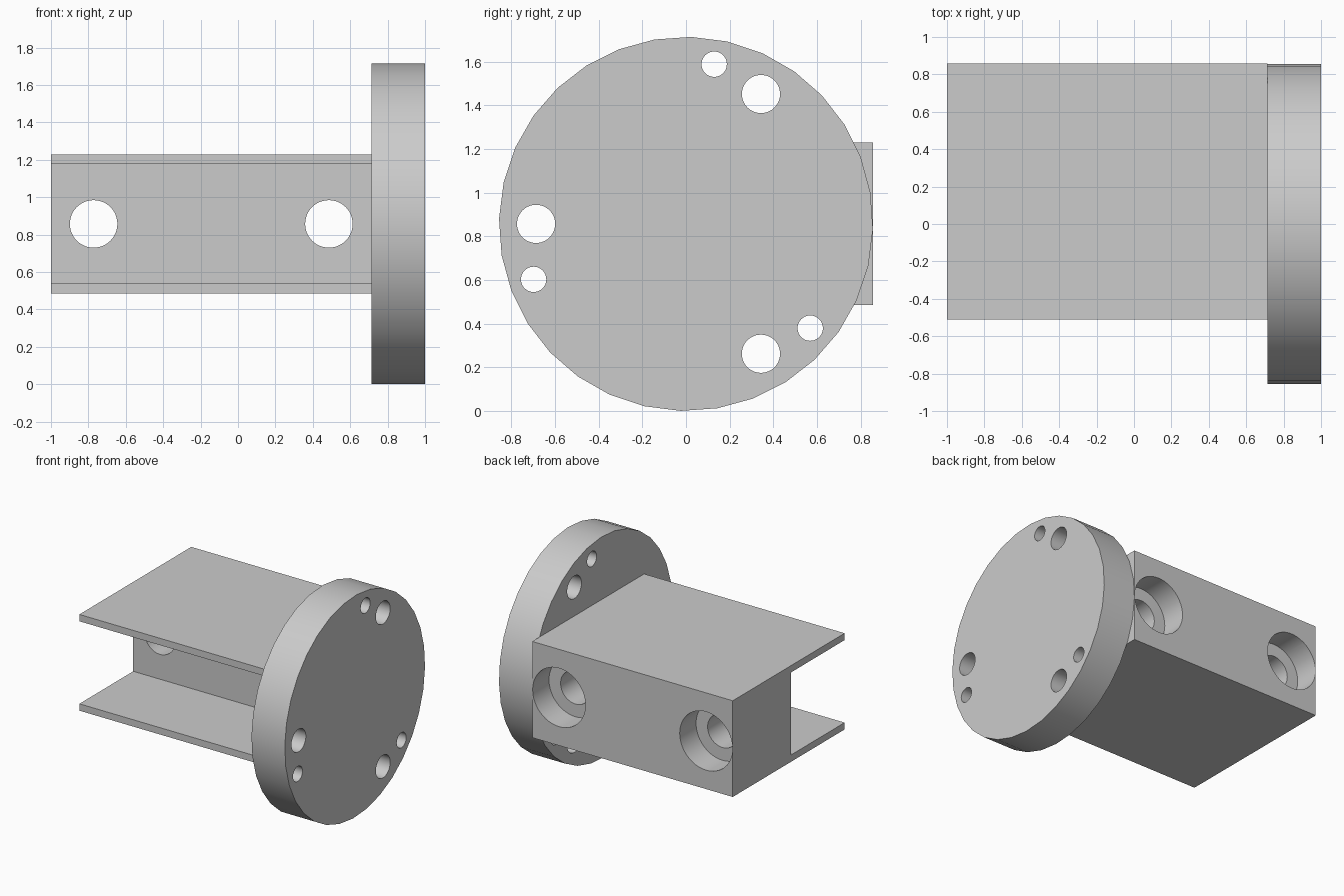
import bpy
import bmesh
from math import radians, cos, sin
from mathutils import Matrix, Vector

default = bpy.data.objects.get("Cube")
if default:
    bpy.data.objects.remove(default, do_unlink=True)

metal = bpy.data.materials.new("plain_grey")
metal.use_nodes = True
grey = (0.6, 0.6, 0.6, 1)
metal.diffuse_color = grey
metal.node_tree.nodes["Principled BSDF"].inputs["Base Color"].default_value = grey

AXIS_Z = 0.857     # height of the disc axis
JOINT_X = 0.715    # where the channel meets the disc


def add_object(name, bm):
    bmesh.ops.recalc_face_normals(bm, faces=bm.faces)
    mesh = bpy.data.meshes.new(name)
    bm.to_mesh(mesh)
    bm.free()
    obj = bpy.data.objects.new(name, mesh)
    bpy.context.collection.objects.link(obj)
    mesh.materials.append(metal)
    return obj


def cylinder(name, start, end, radius, sides=48, turn=0):
    """Closed cylinder between two points, turned about its own axis."""
    start, end = Vector(start), Vector(end)
    axis = end - start
    matrix = (Matrix.Translation((start + end) / 2)
              @ axis.to_track_quat("Z", "Y").to_matrix().to_4x4()
              @ Matrix.Rotation(turn, 4, "Z"))
    bm = bmesh.new()
    bmesh.ops.create_cone(bm, cap_ends=True, segments=sides, radius1=radius,
                          radius2=radius, depth=axis.length, matrix=matrix)
    return add_object(name, bm)


def cut(target, cutter):
    """Subtract the cutter for good, then remove it."""
    cutter.hide_render = True
    mod = target.modifiers.new("hole", "BOOLEAN")
    mod.operation = "DIFFERENCE"
    mod.solver = "EXACT"
    mod.object = cutter
    bpy.context.view_layer.objects.active = target
    bpy.ops.object.modifier_apply(modifier=mod.name)
    bpy.data.objects.remove(cutter, do_unlink=True)


def smooth(obj):
    bpy.ops.object.select_all(action="DESELECT")
    obj.select_set(True)
    bpy.context.view_layer.objects.active = obj
    bpy.ops.object.shade_smooth_by_angle(angle=radians(30))


# Channel: C-shaped profile with a thick web at the back, extruded along x
front, web, back = -0.51, 0.148, 0.857
half, inner = 0.372, 0.319
profile = [(back, -half), (back, half), (front, half), (front, inner),
           (web, inner), (web, -inner), (front, -inner), (front, -half)]
bm = bmesh.new()
face = bm.faces.new([bm.verts.new((-1, y, AXIS_Z + z)) for y, z in profile])
swept = bmesh.ops.extrude_face_region(bm, geom=[face])
bmesh.ops.translate(bm, vec=(1 + JOINT_X, 0, 0),
                    verts=[v for v in swept["geom"] if isinstance(v, bmesh.types.BMVert)])
channel = add_object("channel", bm)

# Counterbored bolt holes through the web, wide side at the back
for x in (-0.772, 0.486):
    cut(channel, cylinder("bolt_cutter", (x, 0, AXIS_Z), (x, 1, AXIS_Z), 0.127))
    cut(channel, cylinder("counterbore_cutter", (x, back - 0.2, AXIS_Z),
                          (x, 1, AXIS_Z), 0.226))
smooth(channel)

# End disc with three pairs of holes, one large and one small in each
disc = cylinder("end_disc", (JOINT_X, 0, AXIS_Z), (1, 0, AXIS_Z), AXIS_Z,
                sides=32, turn=radians(-1.6))
for k in range(3):
    for angle, ring, radius in ((60, 0.687, 0.0875), (80, 0.743, 0.058)):
        a = radians(angle + 120 * k)
        y, z = ring * cos(a), AXIS_Z + ring * sin(a)
        cut(disc, cylinder("disc_hole_cutter", (0.6, y, z), (1.1, y, z), radius))
smooth(disc)
